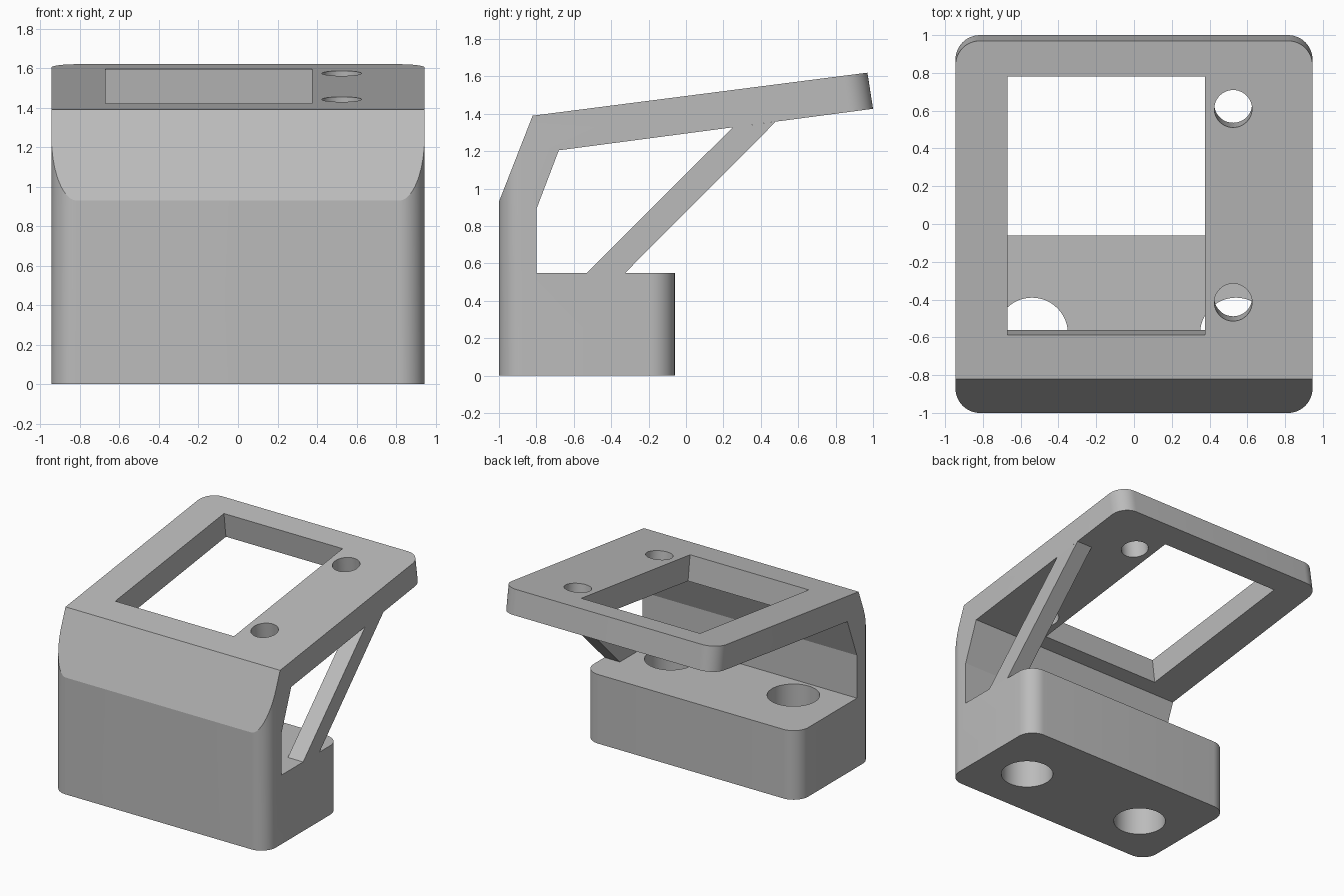
import bpy, bmesh, math
from mathutils import Matrix, Vector

if "Cube" in bpy.data.objects:
    bpy.data.objects.remove(bpy.data.objects["Cube"], do_unlink=True)

HALF = 0.945      # half width
R = 0.13          # corner radius
TILT = math.atan2(0.23, 1.79)

grey = bpy.data.materials.new("plain grey")
grey.use_nodes = True
grey.diffuse_color = (0.5, 0.5, 0.5, 1)
grey.node_tree.nodes["Principled BSDF"].inputs["Base Color"].default_value = (0.5, 0.5, 0.5, 1)


def finish(name, bm):
    bmesh.ops.recalc_face_normals(bm, faces=bm.faces)
    mesh = bpy.data.meshes.new(name)
    bm.to_mesh(mesh)
    bm.free()
    mesh.materials.append(grey)
    obj = bpy.data.objects.new(name, mesh)
    bpy.context.collection.objects.link(obj)
    return obj


def prism(points, direction):
    """Extrude a closed outline along a direction."""
    bm = bmesh.new()
    face = bm.faces.new([bm.verts.new(p) for p in points])
    new = bmesh.ops.extrude_face_region(bm, geom=[face])["geom"]
    bmesh.ops.translate(bm, vec=direction, verts=[v for v in new if isinstance(v, bmesh.types.BMVert)])
    return bm


def side_prism(outline, x0, x1):
    return prism([(x0, y, z) for y, z in outline], (x1 - x0, 0, 0))


def cut(target, cutter, operation="DIFFERENCE"):
    cutter.hide_render = True
    mod = target.modifiers.new(cutter.name, "BOOLEAN")
    mod.object, mod.operation, mod.solver = cutter, operation, "EXACT"
    bpy.context.view_layer.objects.active = target
    bpy.ops.object.modifier_apply(modifier=mod.name)
    bpy.data.objects.remove(cutter, do_unlink=True)


def hole(name, x, y, z, radius, tilt):
    bm = bmesh.new()
    place = Matrix.Translation((x, y, z)) @ Matrix.Rotation(tilt, 4, "X")
    bmesh.ops.create_cone(bm, cap_ends=True, segments=48, radius1=radius,
                          radius2=radius, depth=1.4 if tilt == 0 else 0.6, matrix=place)
    return finish(name, bm)


def plate_z(y):
    return 1.39 + (y + 0.82) * math.tan(TILT)


# Bracket: base block, front wall and sloping plate in one side profile
profile = [(-1, 0), (-1, 0.93), (-0.82, 1.39), (0.97, 1.62), (1, 1.427),
           (-0.68, 1.205), (-0.8, 0.89), (-0.8, 0.55), (-0.06, 0.55), (-0.06, 0)]
bm = side_prism(profile, -HALF, HALF)


def is_back_corner(edge):
    a, b = (v.co for v in edge.verts)
    same_side = abs(a.x - b.x) < 0.01
    base_back = max(abs(a.y + 0.06), abs(b.y + 0.06)) < 0.01
    return same_side and (base_back or min(a.y, b.y) > 0.9)


bmesh.ops.bevel(bm, geom=[e for e in bm.edges if is_back_corner(e)], offset=R,
                offset_type="OFFSET", segments=12, profile=0.5, affect="EDGES")
bracket = finish("bracket", bm)

# Vertical rounding of the front corners
gap = 0.0003
plan = [(HALF + gap, 1.5)]
for i in range(13):
    a = math.radians(i * 7.5)
    plan.append((HALF + gap - R + R * math.cos(a), -1 - gap + R - R * math.sin(a)))
plan += [(-x, y) for x, y in reversed(plan)]
cut(bracket, finish("front_rounding", prism([(x, y, -1) for x, y in plan], (0, 0, 4))), "INTERSECT")

# Window, cut square to the plate
normal = Vector((0, -math.sin(TILT), math.cos(TILT)))
corners = [(-0.67, -0.587), (0.375, -0.587), (0.375, 0.78), (-0.67, 0.78)]
window = [Vector((x, y, plate_z(y))) + normal * 0.2 for x, y in corners]
cut(bracket, finish("window_cutter", prism(window, normal * -0.5)))

# Screw holes in the plate and large holes in the base
for y in (0.61, -0.415):
    cut(bracket, hole("plate_hole_cutter", 0.525, y, plate_z(y), 0.1, TILT))
for x in (-0.54, 0.54):
    cut(bracket, hole("base_hole_cutter", x, -0.58, 0, 0.19, 0))

# Diagonal strut on one side
strut = finish("strut", side_prism([(-0.53, 0.55), (-0.325, 0.55), (0.48, 1.358), (0.25, 1.328)],
                                   HALF - 0.135, HALF))

# Shading with crisp edges
for obj in (bracket, strut):
    bpy.ops.object.select_all(action="DESELECT")
    obj.select_set(True)
    bpy.context.view_layer.objects.active = obj
    bpy.ops.object.shade_smooth_by_angle(angle=math.radians(20))
